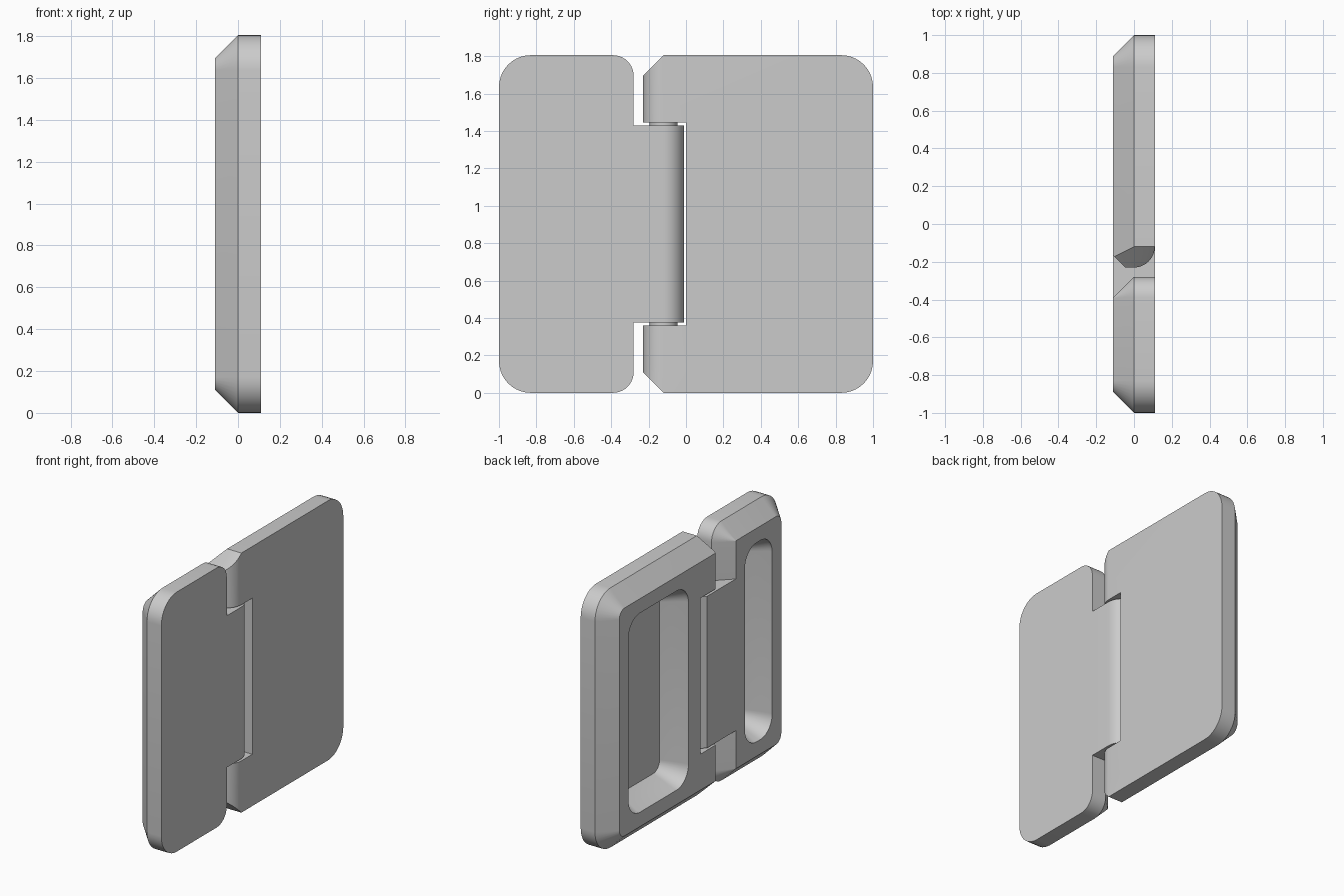
import bpy, bmesh, math
from mathutils import Vector

if "Cube" in bpy.data.objects:
    bpy.data.objects.remove(bpy.data.objects["Cube"], do_unlink=True)

H = 1.805          # height
T = 0.11           # half thickness, chamfer and barrel radius
AXIS = -0.12       # hinge axis along y
FLAT = T * math.tan(math.pi / 8)

steel = bpy.data.materials.new("grey_metal")
steel.use_nodes = True
GREY = (0.6, 0.6, 0.6, 1)
steel.diffuse_color = GREY
steel.node_tree.nodes["Principled BSDF"].inputs["Base Color"].default_value = GREY


def outline(y0, y1, z0, z1, r_low, r_high, bevel_low=False, n=10):
    """Rounded rectangle in y and z; the low-y corners may be straight cuts."""
    pts = []
    corners = ((y1, z1, -1, -1, 0), (y0, z1, 1, -1, 1), (y0, z0, 1, 1, 2), (y1, z0, -1, 1, 3))
    for y, z, sy, sz, quarter in corners:
        low = sy > 0
        r = max(r_low if low else r_high, 0.002)
        c = Vector((y + sy * r, z + sz * r))
        a0 = quarter * math.pi / 2
        start = c + r * Vector((math.cos(a0), math.sin(a0)))
        end = c + r * Vector((-math.sin(a0), math.cos(a0)))
        for i in range(n + 1):
            a = a0 + math.pi / 2 * i / n
            if bevel_low and low:
                pts.append(start.lerp(end, i / n))
            else:
                pts.append(c + r * Vector((math.cos(a), math.sin(a))))
    return pts


def loft(name, rings):
    """Closed solid through rings of 3D points."""
    bm = bmesh.new()
    loops = [[bm.verts.new(p) for p in ring] for ring in rings]
    for a, b in zip(loops, loops[1:]):
        for i in range(len(a)):
            j = (i + 1) % len(a)
            bm.faces.new((a[i], a[j], b[j], b[i]))
    bm.faces.new(loops[0])
    bm.faces.new(loops[-1])
    bmesh.ops.recalc_face_normals(bm, faces=bm.faces)
    mesh = bpy.data.meshes.new(name)
    bm.to_mesh(mesh)
    bm.free()
    mesh.materials.append(steel)
    obj = bpy.data.objects.new(name, mesh)
    bpy.context.collection.objects.link(obj)
    return obj


def slab(name, layers):
    """Loft of y-z outlines, each at its own x."""
    return loft(name, [[(x, p.x, p.y) for p in ring] for x, ring in layers])


def column(name, profile, z0, z1):
    """Extrude an x-y profile upward."""
    return loft(name, [[(x, y, z) for x, y in profile] for z in (z0, z1)])


def barrel_profile(side, far):
    """Half barrel: round on the +x side, octagonal on the -x side."""
    pts = [(-T, far), (-T, AXIS + side * FLAT), (-FLAT, AXIS + side * T)]
    for i in range(13):
        a = math.pi / 2 * i / 12
        pts.append((T * math.sin(a), AXIS + side * T * math.cos(a)))
    return pts + [(T, far)]


def boolean(obj, other, operation):
    mod = obj.modifiers.new("cut", 'BOOLEAN')
    mod.operation = operation
    mod.solver = 'EXACT'
    mod.object = other
    bpy.context.view_layer.objects.active = obj
    bpy.ops.object.modifier_apply(modifier=mod.name)
    bpy.data.objects.remove(other, do_unlink=True)


def cut_pocket(obj, y0, y1):
    """Recess with a straight lip, sloping walls and a flat floor."""
    layers = []
    for x, d in ((-0.15, 0), (-0.09, 0), (0.06, 0.075)):
        r = 0.13 - d * 0.8
        layers.append((x, outline(y0 + d, y1 - d, 0.21 + d, H - 0.21 - d, r, r)))
    boolean(obj, slab("pocket_cutter", layers), 'DIFFERENCE')


# Narrow leaf with the central knuckle
small_leaf = slab("small_leaf", [
    (x, outline(-1 + d, -0.28 - d, d, H - d, 0.17 - d, T - d))
    for x, d in ((T, 0), (0, 0), (-T, T))])
# swap corner radii so that the outer edge has the larger ones
cut_pocket(small_leaf, -0.79, -0.49)
boolean(small_leaf, column("knuckle", barrel_profile(1, -0.42), 0.375, H - 0.375), 'UNION')

# Wide leaf with the two end barrels
large_leaf = slab("large_leaf", [
    (x, outline(-0.23, 1 - d, d, H - d, T - d / 2, 0.17 - d, True))
    for x, d in ((T, 0), (0, 0), (-T, T))])
boolean(large_leaf, column("barrel_shape", barrel_profile(-1, 1.2), -0.1, H + 0.1), 'INTERSECT')
slot = [(-0.2, -0.4), (0.2, -0.4), (0.2, 0), (-0.2, 0)]
boolean(large_leaf, column("slot_cutter", slot, 0.36, H - 0.36), 'DIFFERENCE')
cut_pocket(large_leaf, 0.13, 0.79)

# Pin collars bridging the gaps between knuckle and barrels
ring = [(0.075 * math.cos(i * math.pi / 16), AXIS + 0.075 * math.sin(i * math.pi / 16))
        for i in range(32)]
collars = [column("lower_pin", ring, 0.33, 0.4), column("upper_pin", ring, H - 0.4, H - 0.33)]

for obj in [small_leaf, large_leaf] + collars:
    bpy.ops.object.select_all(action='DESELECT')
    obj.select_set(True)
    bpy.context.view_layer.objects.active = obj
    bpy.ops.object.shade_smooth_by_angle(angle=math.radians(30))
